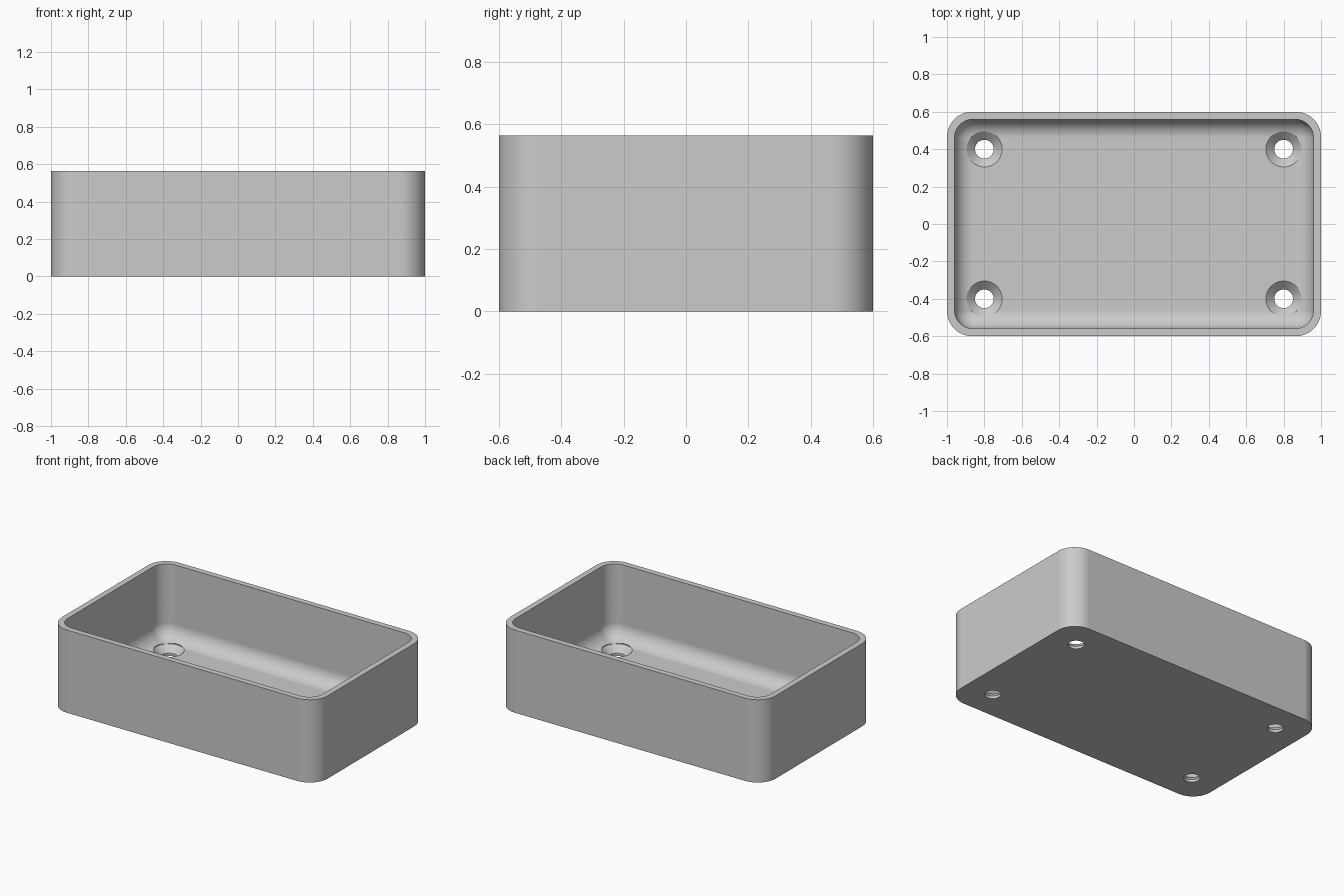
import bpy, bmesh, math

cube = bpy.data.objects.get("Cube")
if cube:
    bpy.data.objects.remove(cube, do_unlink=True)

LENGTH, WIDTH, HEIGHT = 2.0, 1.2, 0.563
WALL, FLOOR = 0.04, 0.06
OUTER_R, INNER_R = 0.135, 0.1
STEPS = 12

grey = bpy.data.materials.new("plain grey")
grey.use_nodes = True
colour = (0.6, 0.6, 0.6, 1)
grey.diffuse_color = colour
grey.node_tree.nodes["Principled BSDF"].inputs["Base Color"].default_value = colour


def rounded_ring(bm, inset, radius, z):
    """Rounded rectangle of vertices, inset from the outer size."""
    cx, cy = LENGTH / 2 - inset - radius, WIDTH / 2 - inset - radius
    ring = []
    for quarter, (sx, sy) in enumerate([(1, 1), (-1, 1), (-1, -1), (1, -1)]):
        for i in range(STEPS + 1):
            a = (quarter + i / STEPS) * math.pi / 2
            ring.append(bm.verts.new((sx * cx + radius * math.cos(a),
                                      sy * cy + radius * math.sin(a), z)))
    return ring


def loft(bm, rings):
    """Skin neighbouring rings and cap both ends."""
    for low, high in zip(rings, rings[1:]):
        for i in range(len(low)):
            j = (i + 1) % len(low)
            bm.faces.new((low[i], low[j], high[j], high[i]))
    bm.faces.new(rings[0][::-1])
    bm.faces.new(rings[-1])


def finish(bm, name):
    bmesh.ops.remove_doubles(bm, verts=bm.verts, dist=1e-5)
    bmesh.ops.recalc_face_normals(bm, faces=bm.faces)
    mesh = bpy.data.meshes.new(name)
    bm.to_mesh(mesh)
    bm.free()
    mesh.materials.append(grey)
    obj = bpy.data.objects.new(name, mesh)
    bpy.context.collection.objects.link(obj)
    return obj


# Tray: outer wall, rim, inner wall, then a rounded fillet into the floor
bm = bmesh.new()
rings = [rounded_ring(bm, 0, OUTER_R, 0),
         rounded_ring(bm, 0, OUTER_R, HEIGHT),
         rounded_ring(bm, WALL, INNER_R, HEIGHT)]
for i in range(STEPS + 1):
    a = i / STEPS * math.pi / 2
    shrink = INNER_R * (1 - math.cos(a))
    rings.append(rounded_ring(bm, WALL + shrink, INNER_R - shrink,
                              FLOOR + INNER_R * (1 - math.sin(a))))
loft(bm, rings)
tray = finish(bm, "tray")

# Countersunk screw holes near the four corners
bm = bmesh.new()
for x in (-0.8, 0.8):
    for y in (-0.4, 0.4):
        rings = []
        for r, z in [(0.05, -0.05), (0.05, 0.018), (0.095, FLOOR), (0.095, 0.15)]:
            rings.append([bm.verts.new((x + r * math.cos(k * math.tau / 48),
                                        y + r * math.sin(k * math.tau / 48), z))
                          for k in range(48)])
        loft(bm, rings)
cutter = finish(bm, "screw_hole_cutter")
cutter.hide_render = True

bpy.ops.object.select_all(action='DESELECT')
bpy.context.view_layer.objects.active = tray
tray.select_set(True)
cut = tray.modifiers.new("screw holes", 'BOOLEAN')
cut.object = cutter
cut.solver = 'EXACT'
bpy.ops.object.modifier_apply(modifier=cut.name)
bpy.data.objects.remove(cutter, do_unlink=True)

# Smooth curves, flat walls and sharp rims
bpy.ops.object.shade_smooth_by_angle(angle=math.radians(30))
weighted = tray.modifiers.new("even shading", 'WEIGHTED_NORMAL')
weighted.keep_sharp = True
